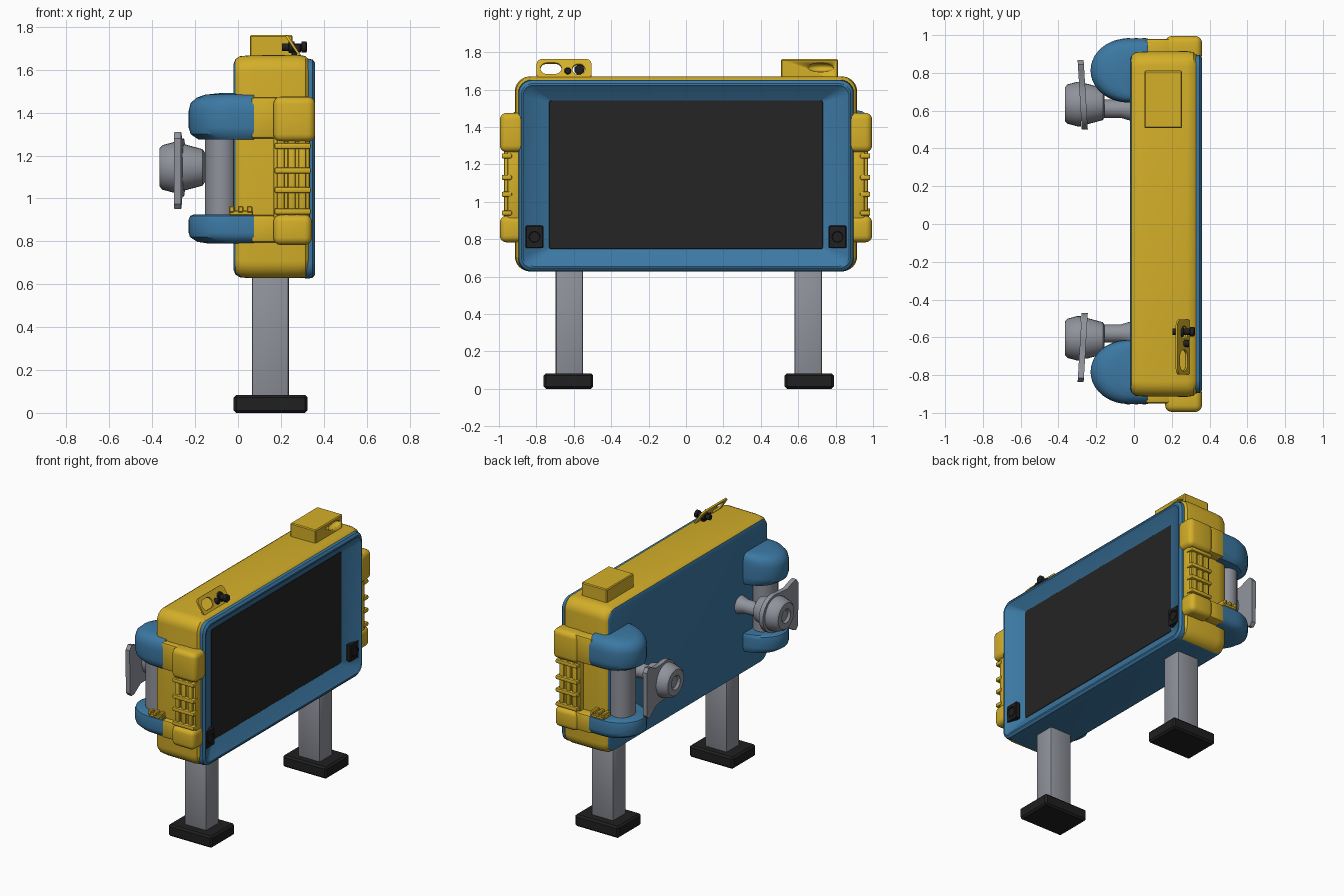
import bpy, bmesh, math
from mathutils import Vector, Matrix

if "Cube" in bpy.data.objects:
    bpy.data.objects.remove(bpy.data.objects["Cube"])

def mat(name, c):
    m = bpy.data.materials.new(name)
    m.diffuse_color = (*c, 1)
    m.use_nodes = True
    m.node_tree.nodes["Principled BSDF"].inputs["Base Color"].default_value = m.diffuse_color
    return m

YELLOW = mat("yellow", (0.66, 0.43, 0.022))
BLUE = mat("blue", (0.045, 0.19, 0.37))
GRAY = mat("gray", (0.28, 0.29, 0.33))
DARK = mat("dark rubber", (0.014, 0.014, 0.015))
SCREEN = mat("screen black", (0.018, 0.018, 0.018))
SHIFT = 0.015   # legs and arms sit slightly off centre

def finish(name, bm, mats, smooth=True):
    bmesh.ops.recalc_face_normals(bm, faces=bm.faces)
    me = bpy.data.meshes.new(name)
    bm.to_mesh(me)
    bm.free()
    ob = bpy.data.objects.new(name, me)
    bpy.context.collection.objects.link(ob)
    for m in mats:
        me.materials.append(m)
    if smooth:
        bpy.ops.object.select_all(action='DESELECT')
        ob.select_set(True)
        bpy.context.view_layer.objects.active = ob
        bpy.ops.object.shade_smooth_by_angle(angle=math.radians(35))
    return ob

def loft(name, loops, mats, caps=(True, True), rule=None):
    """Skin a list of equal-length loops."""
    bm = bmesh.new()
    rows = [[bm.verts.new(p) for p in lp] for lp in loops]
    n = len(rows[0])
    for a, b in zip(rows, rows[1:]):
        for i in range(n):
            j = (i + 1) % n
            bm.faces.new((a[i], a[j], b[j], b[i]))
    if caps[0]:
        bm.faces.new(rows[0])
    if caps[1]:
        bm.faces.new(rows[-1])
    bmesh.ops.recalc_face_normals(bm, faces=bm.faces)
    if rule:
        for f in bm.faces:
            f.material_index = rule(f)
    return finish(name, bm, mats)

def box(name, x, y, z, m, bevel=0.0, seg=2):
    y = sorted(y)
    bm = bmesh.new()
    bmesh.ops.create_cube(bm, size=1)
    for v in bm.verts:
        v.co = Vector((lo + (c + 0.5) * (hi - lo) for c, (lo, hi) in zip(v.co, (x, y, z))))
    if bevel:
        bmesh.ops.bevel(bm, geom=bm.edges[:], offset=bevel, segments=seg,
                        profile=0.5, affect='EDGES')
    return finish(name, bm, [m])

def rrect(x, hw, z0, z1, r, seg=6):
    """Rounded rectangle in the yz plane."""
    pts = []
    for k, (sy, zc) in enumerate(((1, z1 - r), (-1, z1 - r), (-1, z0 + r), (1, z0 + r))):
        for i in range(seg + 1):
            a = math.pi / 2 * (k + i / seg)
            pts.append((x, sy * (hw - r) + r * math.cos(a), zc + r * math.sin(a)))
    return pts

def turned_x(name, profile, y, z, m, n=28):
    """Round part about an axis along x; profile holds (x, radius)."""
    return loft(name, [[(x, y + r * math.cos(2 * math.pi * i / n), z + r * math.sin(2 * math.pi * i / n))
                        for i in range(n)] for x, r in profile], [m])

# Main housing: yellow shell with blue back and underside
def housing_rule(f):
    c, nrm = f.calc_center_median(), f.normal
    return 1 if nrm.x < -0.6 or (nrm.z < -0.6 and abs(c.y) < 0.86) else 0

loft("housing", [rrect(-0.02, 0.875, 0.665, 1.63, 0.06), rrect(-0.012, 0.895, 0.645, 1.65, 0.07),
                 rrect(0.01, 0.91, 0.632, 1.664, 0.08), rrect(0.06, 0.913, 0.628, 1.668, 0.08),
                 rrect(0.28, 0.915, 0.628, 1.67, 0.08), rrect(0.315, 0.91, 0.632, 1.664, 0.08),
                 rrect(0.335, 0.89, 0.65, 1.645, 0.07)],
     [YELLOW, BLUE], (True, False), housing_rule)

# Blue frame around the screen, sloping inward
loft("screen_frame", [rrect(0.30, 0.89, 0.63, 1.645, 0.07), rrect(0.325, 0.897, 0.626, 1.652, 0.07),
                      rrect(0.348, 0.894, 0.63, 1.648, 0.07), rrect(0.36, 0.88, 0.645, 1.632, 0.06),
                      rrect(0.36, 0.872, 0.655, 1.622, 0.055), rrect(0.350, 0.862, 0.668, 1.612, 0.05),
                      rrect(0.30, 0.728, 0.748, 1.54, 0.01)], [BLUE], (False, False))
loft("screen", [rrect(0.298, 0.735, 0.745, 1.545, 0.01), rrect(0.303, 0.73, 0.75, 1.54, 0.01)], [SCREEN])

# Round speakers on square plates in the lower frame corners
for s in (-1, 1):
    box("speaker_plate", (0.318, 0.352), (s * 0.763, s * 0.857), (0.752, 0.872), DARK, 0.004, 1)
    turned_x("speaker_ring", [(0.345, 0.038), (0.358, 0.038), (0.358, 0.03), (0.353, 0.026)],
             s * 0.81, 0.812, DARK)

def elbow(name, y, s, levels):
    """D-shaped arm elbow wrapping round the back corner; levels hold (z, scale)."""
    base = [(0.075, 0.17)] + [(-0.03 + 0.2 * math.cos(a), 0.17 * math.sin(a)) for a in
            (math.pi * (0.5 + i / 20) for i in range(21))] + [(0.075, -0.17)]
    return loft(name, [[(0.075 + (px - 0.075) * k, y + s * (0.17 * (k * 0.3 + 0.7) - 0.17 + py * (k * 0.7 + 0.3)), z)
                        for px, py in base] for z, k in levels], [BLUE])

for s in (-1, 1):
    Y = lambda a: s * a + SHIFT
    # Legs and feet
    box("leg", (0.065, 0.237), (Y(0.565), Y(0.712)), (0.06, 0.66), GRAY, 0.012)
    box("foot", (-0.02, 0.325), (Y(0.512), Y(0.776)), (0, 0.083), DARK, 0.012, 1)

    # Yellow shoulder blocks and straps on the ends
    e = s * 0.995
    box("upper_shoulder", (0.165, 0.36), (s * 0.86, e), (1.265, 1.475), YELLOW, 0.035, 4)
    box("lower_shoulder", (0.165, 0.345), (s * 0.86, e), (0.783, 0.925), YELLOW, 0.035, 4)
    box("upper_strap", (0.06, 0.2), (s * 0.86, Y(0.965)), (1.28, 1.472), YELLOW, 0.015)
    box("lower_strap", (0.06, 0.2), (s * 0.86, Y(0.965)), (0.795, 0.922), YELLOW, 0.015)

    # Ribbed end panel between the shoulders
    box("end_panel", (0.165, 0.335), (s * 0.88, s * 0.955), (0.9, 1.3), YELLOW, 0.012)
    for x in (0.20, 0.25, 0.30):
        box("vertical_rib", (x - 0.018, x + 0.018), (s * 0.93, s * 0.972), (0.91, 1.28), YELLOW, 0.009)
    for z in (0.94, 1.04, 1.13, 1.245):
        box("cross_rib", (0.17, 0.34), (s * 0.93, s * 0.985), (z - 0.014, z + 0.014), YELLOW, 0.008)

    # Blue elbows
    elbow("upper_elbow", Y(0.798), s, [(1.275, 0.85), (1.30, 0.97), (1.33, 1), (1.41, 1), (1.445, 0.97),
                                       (1.47, 0.88), (1.484, 0.75), (1.492, 0.5)])
    elbow("lower_elbow", Y(0.798), s, [(0.79, 0.7), (0.798, 0.87), (0.82, 0.98), (0.84, 1), (0.90, 1),
                                       (0.918, 0.98), (0.926, 0.92)])

    # Yellow hinge clip on the lower elbow
    box("clip_bar", (-0.04, 0.07), (s * 0.90, Y(0.965)), (0.92, 0.945), YELLOW, 0.005, 1)
    for x in (-0.03, 0.012, 0.054):
        box("clip_tooth", (x - 0.013, x + 0.013), (s * 0.91, Y(0.97)), (0.935, 0.965), YELLOW, 0.005, 1)

    # Gray column between the elbows
    n = 24
    loft("column", [[(-0.077 + 0.078 * math.cos(2 * math.pi * i / n), Y(0.80) + 0.09 * math.sin(2 * math.pi * i / n), z)
                     for i in range(n)] for z in (0.90, 1.32)], [GRAY])

    # Gray knob, collar and neck on the back
    yc, zc = Y(0.62), 1.145
    turned_x("neck", [(-0.01, 0.065), (-0.03, 0.06), (-0.07, 0.048), (-0.18, 0.048)], yc - s * 0.025, zc, GRAY)
    turned_x("collar", [(-0.155, 0.07), (-0.165, 0.085), (-0.25, 0.108), (-0.262, 0.108)], yc, zc, GRAY)
    turned_x("knob", [(-0.28, 0.118), (-0.30, 0.118), (-0.352, 0.104), (-0.365, 0.09), (-0.365, 0.05),
                      (-0.35, 0.038), (-0.35, 0.01)], yc, zc, GRAY)
    # Flared fin: hub arc joined to a tall rounded edge
    fin = [(0.62 + 0.135 * math.cos(a), zc + 0.135 * math.sin(a)) for a in
           (math.radians(75 + i * 210 / 18) for i in range(19))]
    fin += [(0.74, 1.005), (0.80, 0.958), (0.83, 0.95), (0.85, 0.975),
            (0.852, 1.28), (0.83, 1.31), (0.80, 1.303), (0.74, 1.275)]
    loft("fin", [[(x - 0.06 * (y - 0.66), Y(y), z) for y, z in fin] for x in (-0.287, -0.255)], [GRAY])

# Top box with an oval recess in its screen side
top_box = box("top_box", (0.055, 0.255), (0.508, 0.812), (1.64, 1.762), YELLOW, 0.006, 1)
bm = bmesh.new()
bmesh.ops.create_uvsphere(bm, u_segments=24, v_segments=12, radius=1, matrix=Matrix.Translation(
    (0.255, 0.72, 1.718)) @ Matrix.Diagonal((0.04, 0.07, 0.024, 1)))
cutter = finish("recess_cutter", bm, [YELLOW])
cutter.hide_render = True
cutter.display_type = 'WIRE'
cut = top_box.modifiers.new("recess", 'BOOLEAN')
cut.operation, cut.object, cut.solver = 'DIFFERENCE', cutter, 'EXACT'

# Thin leaning bracket with two openings
def oval(cx, cy, hw, hh, r, seg=6):
    out = []
    for k, (sx, sy) in enumerate(((1, 1), (-1, 1), (-1, -1), (1, -1))):
        for i in range(seg + 1):
            a = math.pi / 2 * (k + i / seg)
            out.append((cx + sx * (hw - r) + r * math.cos(a), cy + sy * (hh - r) + r * math.sin(a), 0, 1))
    return out

cu = bpy.data.curves.new("bracket", 'CURVE')
cu.dimensions, cu.fill_mode, cu.extrude = '2D', 'BOTH', 0.006
for pts in (oval(0, 0.055, 0.146, 0.065, 0.03), oval(-0.07, 0.06, 0.056, 0.036, 0.034),
            oval(0.078, 0.055, 0.034, 0.034, 0.033)):
    sp = cu.splines.new('POLY')
    sp.points.add(len(pts) - 1)
    for p, co in zip(sp.points, pts):
        p.co = co
    sp.use_cyclic_u = True
bracket = bpy.data.objects.new("bracket", cu)
bpy.context.collection.objects.link(bracket)
cu.materials.append(YELLOW)
up = Vector((-0.55, 0, 0.835)).normalized()
side = Vector((0, 1, 0))
rot = Matrix((side, up, side.cross(up))).transposed().to_4x4()
bracket.matrix_world = Matrix.Translation((0.292, -0.652, 1.66)) @ rot
bpy.ops.object.select_all(action='DESELECT')
bracket.select_set(True)
bpy.context.view_layer.objects.active = bracket
bpy.ops.object.convert(target='MESH')

# Dark pegs through the bracket
turned_x("peg", [(0.205, 0.018), (0.235, 0.018), (0.237, 0.027), (0.262, 0.027), (0.264, 0.018),
                 (0.295, 0.018), (0.297, 0.026), (0.318, 0.026), (0.322, 0.018)], -0.57, 1.706, DARK, 16)
box("peg_stem", (0.25, 0.275), (-0.583, -0.557), (1.66, 1.71), DARK, 0.004, 1)
turned_x("small_peg", [(0.255, 0.014), (0.262, 0.019), (0.29, 0.019), (0.295, 0.014)], -0.632, 1.70, DARK, 14)
